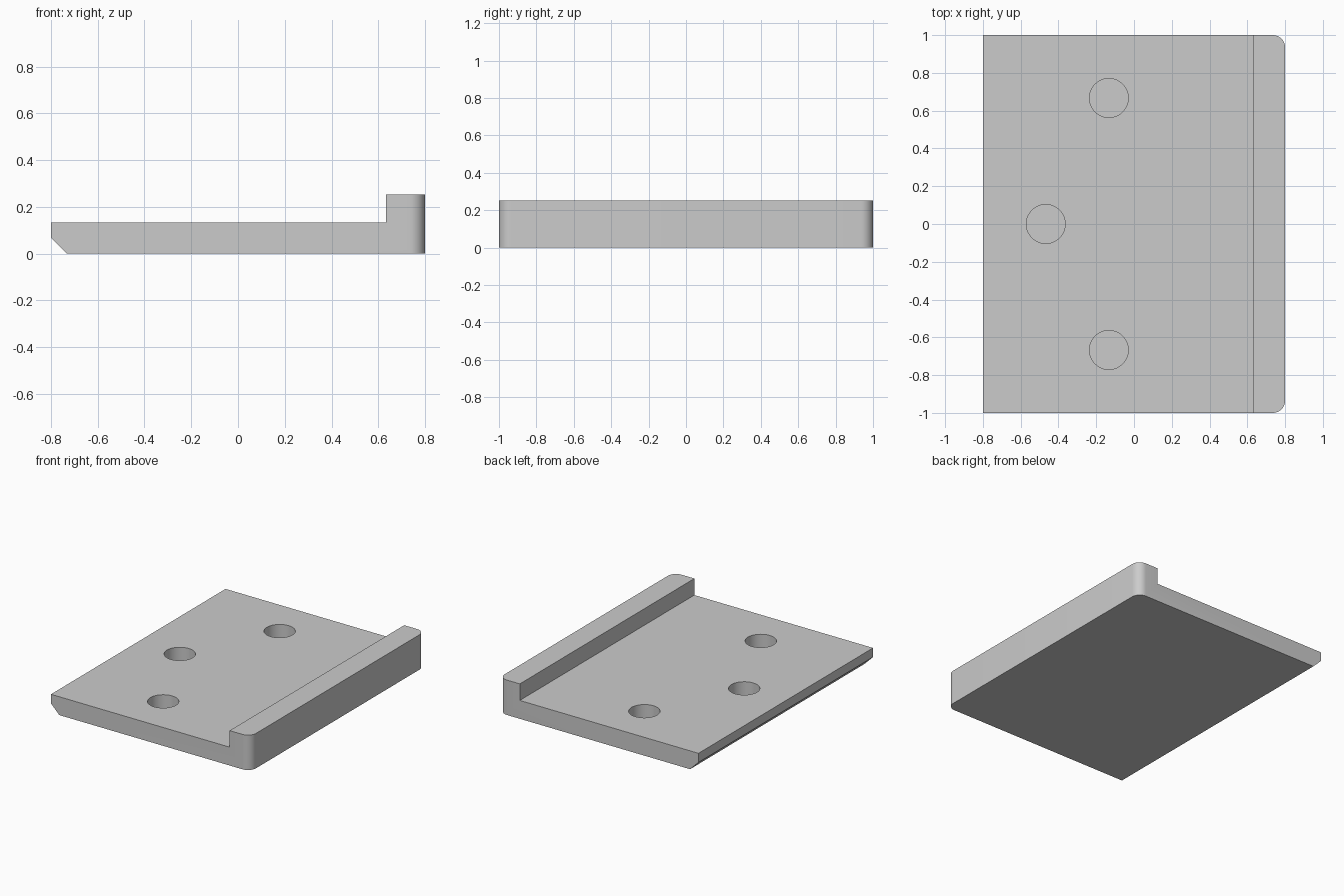
import bpy, bmesh

if "Cube" in bpy.data.objects:
    bpy.data.objects.remove(bpy.data.objects["Cube"])

# Main proportions
HALF_X, HALF_Y = 0.8, 1.0
PLATE_Z, LIP_Z, LIP_X = 0.133, 0.253, 0.633
CHAMFER, CORNER = 0.067, 0.065
HOLE_R, HOLE_DEPTH = 0.103, 0.107

grey = bpy.data.materials.new("plain_grey")
grey.use_nodes = True
colour = (0.6, 0.6, 0.6, 1)
grey.diffuse_color = colour
grey.node_tree.nodes["Principled BSDF"].inputs["Base Color"].default_value = colour

# Plate with raised lip: side profile extruded along y
profile = [(-HALF_X + CHAMFER, 0), (HALF_X, 0), (HALF_X, LIP_Z), (LIP_X, LIP_Z),
           (LIP_X, PLATE_Z), (-HALF_X, PLATE_Z), (-HALF_X, CHAMFER)]
bm = bmesh.new()
face = bm.faces.new([bm.verts.new((x, -HALF_Y, z)) for x, z in profile])
extruded = bmesh.ops.extrude_face_region(bm, geom=[face])["geom"]
moved = [v for v in extruded if isinstance(v, bmesh.types.BMVert)]
bmesh.ops.translate(bm, verts=moved, vec=(0, 2 * HALF_Y, 0))
bmesh.ops.recalc_face_normals(bm, faces=bm.faces)

# Rounded outer corners
corners = [e for e in bm.edges
           if all(v.co.x > HALF_X - 0.001 for v in e.verts)
           and abs(e.verts[0].co.y - e.verts[1].co.y) < 0.001]
bmesh.ops.bevel(bm, geom=corners, offset=CORNER, segments=10, profile=0.5,
                affect='EDGES')
mesh = bpy.data.meshes.new("lipped_plate")
bm.to_mesh(mesh)
bm.free()
plate = bpy.data.objects.new("lipped_plate", mesh)
bpy.context.collection.objects.link(plate)
mesh.materials.append(grey)

# Three blind round holes in the top
for i, (x, y) in enumerate([(-0.133, 0.667), (-0.467, 0), (-0.133, -0.667)]):
    bpy.ops.mesh.primitive_cylinder_add(
        vertices=48, radius=HOLE_R, depth=2 * HOLE_DEPTH, location=(x, y, PLATE_Z))
    cutter = bpy.context.object
    cutter.name = f"hole_cutter_{i + 1}"
    cutter.data.materials.append(grey)
    cut = plate.modifiers.new(f"hole_{i + 1}", 'BOOLEAN')
    cut.operation, cut.solver, cut.object = 'DIFFERENCE', 'EXACT', cutter
    bpy.context.view_layer.objects.active = plate
    with bpy.context.temp_override(object=plate, active_object=plate):
        bpy.ops.object.modifier_apply(modifier=cut.name)
    bpy.data.objects.remove(cutter)

# Smooth curved walls, crisp edges
bpy.ops.object.select_all(action='DESELECT')
plate.select_set(True)
bpy.context.view_layer.objects.active = plate
bpy.ops.object.shade_smooth_by_angle(angle=0.52)
